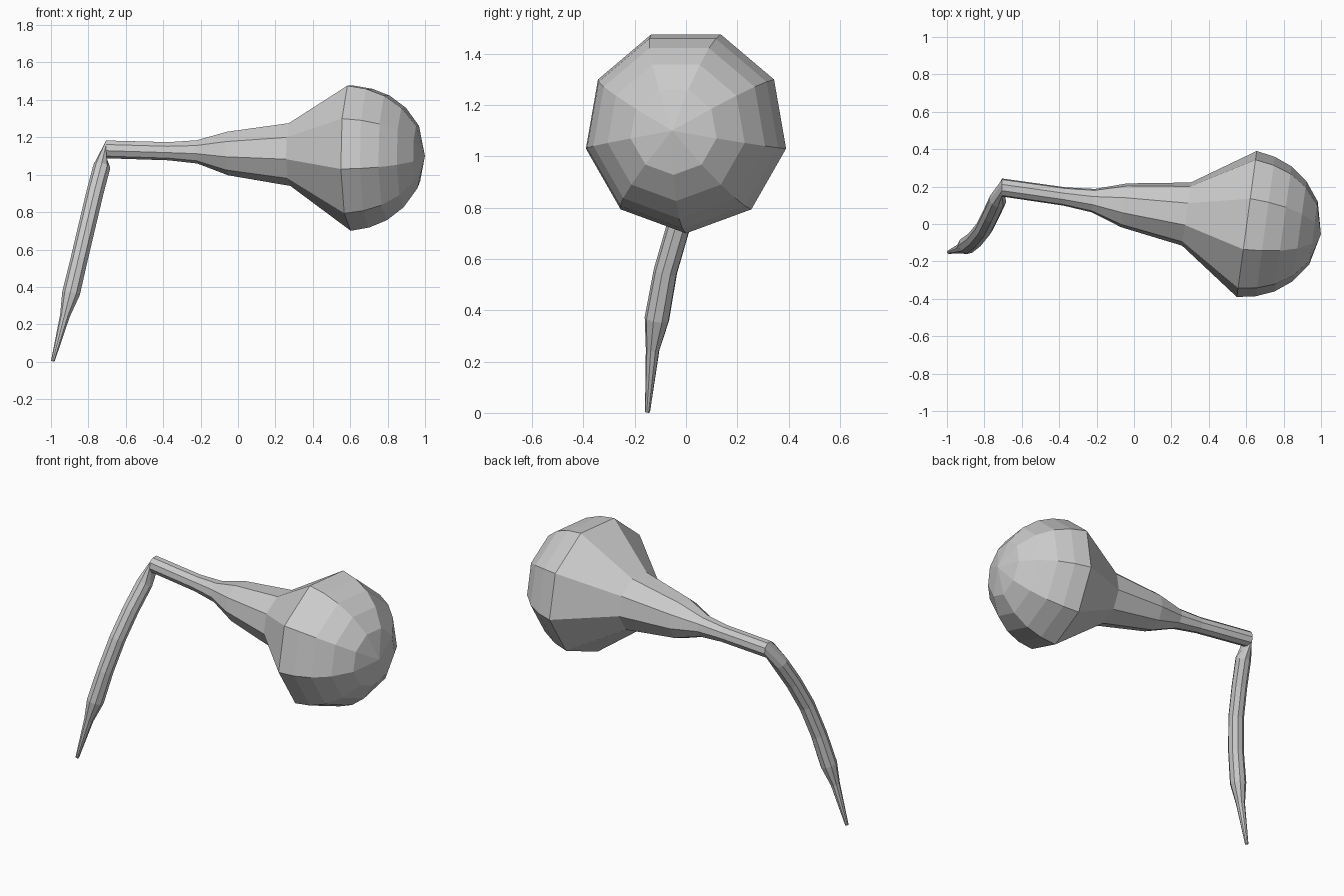
import bpy, bmesh
from math import cos, sin, tau
from mathutils import Vector

if "Cube" in bpy.data.objects:
    bpy.data.objects.remove(bpy.data.objects["Cube"])

SIDES = 9


def sweep(name, stations):
    """Skin nine-sided rings given as (centre, radius, normal), capping both ends."""
    bm = bmesh.new()
    rings = []
    up, last = Vector((0, 0, -1)), stations[0][2]
    for centre, radius, normal in stations:
        up = last.rotation_difference(normal) @ up
        up = (up - normal * up.dot(normal)).normalized()
        side = normal.cross(up)
        last = normal
        if radius == 0:
            rings.append([bm.verts.new(centre)])
        else:
            rings.append([bm.verts.new(centre + radius * (up * cos(tau * i / SIDES)
                          + side * sin(tau * i / SIDES))) for i in range(SIDES)])
    for a, b in zip(rings, rings[1:]):
        for i in range(SIDES):
            j = (i + 1) % SIDES
            if len(a) == 1:
                bm.faces.new((a[0], b[j], b[i]))
            else:
                bm.faces.new((a[i], a[j], b[j], b[i]))
    bm.faces.new(rings[-1])
    bmesh.ops.recalc_face_normals(bm, faces=bm.faces)
    mesh = bpy.data.meshes.new(name)
    bm.to_mesh(mesh)
    bm.free()
    obj = bpy.data.objects.new(name, mesh)
    bpy.context.collection.objects.link(obj)
    return obj


# Rounded bulb end: distance along the axis and radius
axis = Vector((-0.99, 0.135, 0)).normalized()
bulb_centre = Vector((0.603, 0.0, 1.10))
dome = [(0.40, 0), (0.36, 0.172), (0.285, 0.274), (0.195, 0.343), (0.10, 0.382), (0, 0.40)]
stations = [(bulb_centre - axis * d, r, axis) for d, r in dome]

# Tapering neck
neck = [(0.28, 0.053, 1.113, 0.173), (-0.053, 0.10, 1.117, 0.12),
        (-0.218, 0.125, 1.124, 0.064), (-0.37, 0.147, 1.127, 0.05)]
stations += [(Vector(p[:3]), p[3], axis) for p in neck]
stations.append((Vector((-0.705, 0.195, 1.137)), 0.049, Vector((-1, 0, 0))))

# Curved stem hanging from the neck, narrowing to a point
stem = [(-0.728, 0.13, 1.04, 0.047), (-0.765, 0.05, 0.90, 0.047),
        (-0.803, -0.025, 0.74, 0.047), (-0.848, -0.08, 0.55, 0.047),
        (-0.892, -0.113, 0.365, 0.049), (-0.925, -0.13, 0.245, 0.027),
        (-0.99, -0.15, 0.003, 0.01)]
points = [Vector(p[:3]) for p in stem]
for i, p in enumerate(points):
    tangent = points[min(i + 1, len(stem) - 1)] - points[max(i - 1, 0)]
    stations.append((p, stem[i][3], tangent.normalized()))

sweep("bulb_with_bent_stem", stations)
